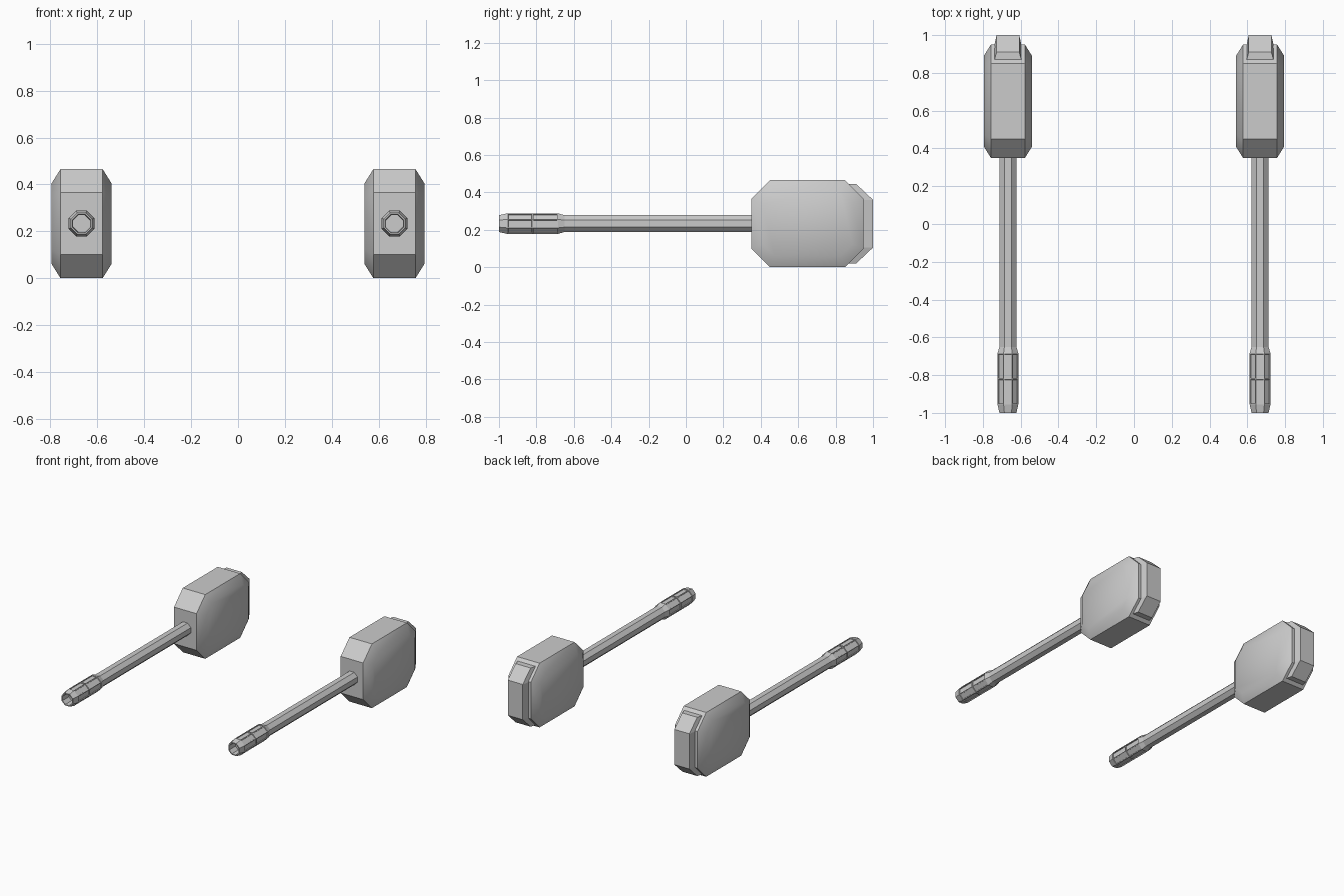
import bpy, bmesh, math

if "Cube" in bpy.data.objects:
    bpy.data.objects.remove(bpy.data.objects["Cube"])

CX, CZ = 0.6675, 0.233   # centre line of one paddle, the other is mirrored


def loft(bm, rings):
    """Skin a list of equal-length closed point rings and cap both ends."""
    vs = [[bm.verts.new(p) for p in ring] for ring in rings]
    n = len(vs[0])
    spans = []
    for a, b in zip(vs, vs[1:]):
        spans.append([bm.faces.new((a[i], a[(i + 1) % n], b[(i + 1) % n], b[i]))
                      for i in range(n)])
    bm.faces.new(vs[0][::-1])
    bm.faces.new(vs[-1])
    bmesh.ops.recalc_face_normals(bm, faces=bm.faces[:])
    return spans


def finish(bm, name, smooth=None):
    me = bpy.data.meshes.new(name)
    bm.to_mesh(me)
    bm.free()
    ob = bpy.data.objects.new(name, me)
    bpy.context.collection.objects.link(ob)
    if smooth:
        bpy.ops.object.select_all(action='DESELECT')
        ob.select_set(True)
        bpy.context.view_layer.objects.active = ob
        bpy.ops.object.shade_smooth_by_angle(angle=math.radians(smooth))
    ob.modifiers.new("mirror", 'MIRROR')
    return ob


def oct_ring(y, flat):
    """Octagon around the handle axis; flat = centre-to-flat distance."""
    r = flat / math.cos(math.pi / 8)
    return [(CX + r * math.cos(a), y, CZ + r * math.sin(a))
            for a in (math.pi / 8 + k * math.pi / 4 for k in range(8))]


def head_ring(x, inset):
    """Chamfered rectangle in the yz plane, inset evenly."""
    y0, y1, z0, z1 = 0.35 + inset, 0.95 - inset, inset, 0.465 - inset
    c = 0.1 - inset * (2 - math.sqrt(2))
    pts = [(y0, z0 + c), (y0 + c, z0), (y1 - c, z0), (y1, z0 + c),
           (y1, z1 - c), (y1 - c, z1), (y0 + c, z1), (y0, z1 - c)]
    return [(CX + x, y, z) for y, z in pts]


# Hammer-like head with softly bevelled sides
bm = bmesh.new()
loft(bm, [head_ring(-0.1275, 0.06), head_ring(-0.09, 0),
          head_ring(0.09, 0), head_ring(0.1275, 0.06)])
finish(bm, "head", smooth=40)

# Raised pad wrapping the rear of the head, tapering outwards
outer = [(0.91, 0.445), (1.0, 0.36), (1.0, 0.105), (0.91, 0.02)]
inner = [(0.865, 0.02), (0.945, 0.105), (0.945, 0.36), (0.865, 0.445)]
bm = bmesh.new()
rows = []
for s in (-1, 1):
    rows.append([bm.verts.new((CX + s * 0.06, y, z)) for y, z in outer] +
                [bm.verts.new((CX + s * 0.072, y, z)) for y, z in inner])
L, R = rows
for i in range(8):
    j = (i + 1) % 8
    bm.faces.new((L[i], L[j], R[j], R[i]))
for row in rows:
    for i in range(3):
        bm.faces.new((row[i], row[i + 1], row[6 - i], row[7 - i]))
bmesh.ops.recalc_face_normals(bm, faces=bm.faces[:])
finish(bm, "rear_pad")

# Octagonal shaft
bm = bmesh.new()
loft(bm, [oct_ring(-0.66, 0.045), oct_ring(0.4, 0.045)])
finish(bm, "shaft")

# Grip with hollow end and two rows of recessed panels
bm = bmesh.new()
spans = loft(bm, [oct_ring(-0.93, 0.036), oct_ring(-1.0, 0.038),
                  oct_ring(-1.0, 0.045), oct_ring(-0.955, 0.055),
                  oct_ring(-0.82, 0.055), oct_ring(-0.685, 0.055),
                  oct_ring(-0.65, 0.045)])
bmesh.ops.inset_individual(bm, faces=spans[3] + spans[4],
                           thickness=0.006, depth=0)
bmesh.ops.inset_individual(bm, faces=spans[3] + spans[4],
                           thickness=0.001, depth=-0.006)
finish(bm, "grip")
